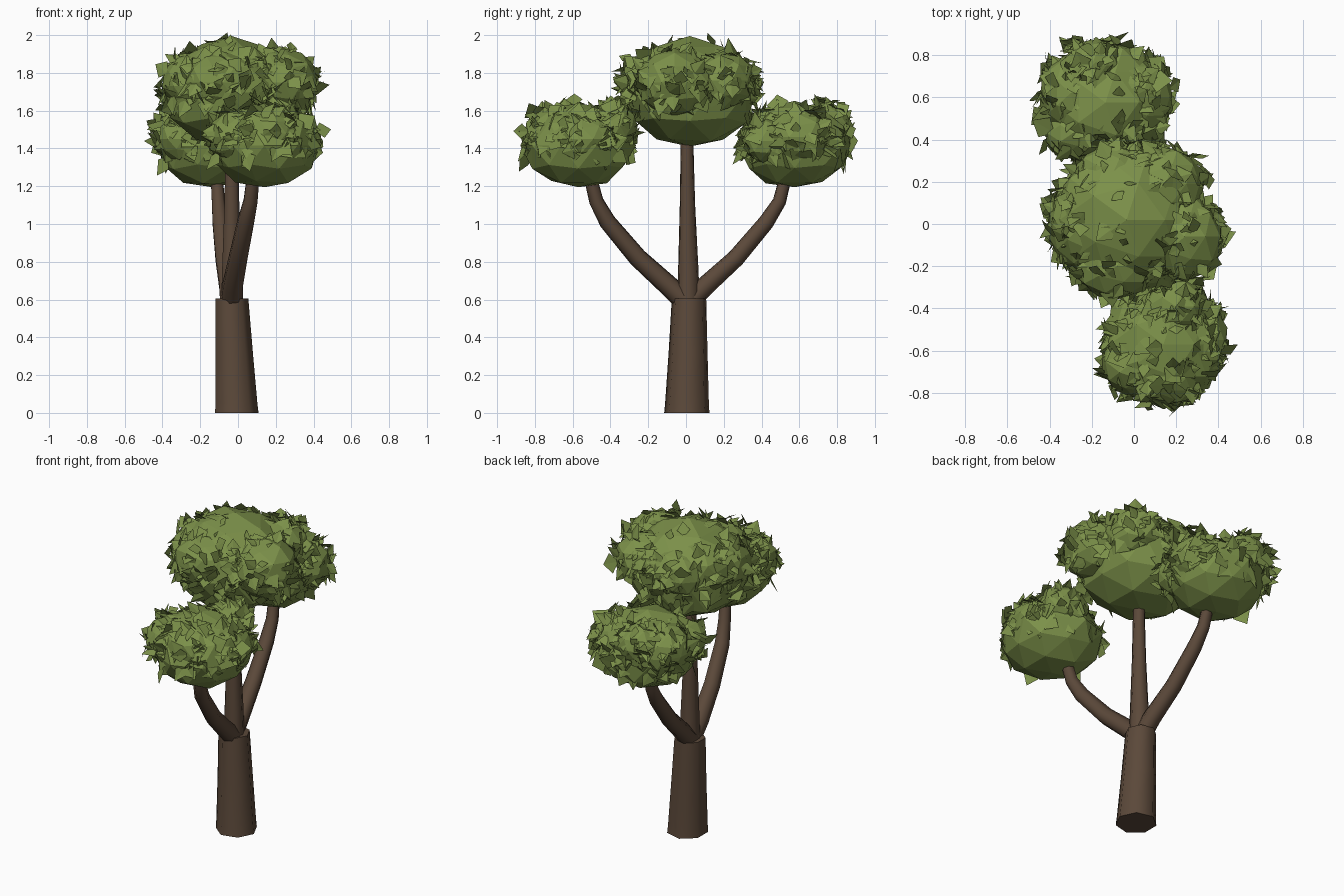
import bpy, bmesh, math, random
from mathutils import Vector

if "Cube" in bpy.data.objects:
    bpy.data.objects.remove(bpy.data.objects["Cube"])

random.seed(11)


def material(name, rgb):
    m = bpy.data.materials.new(name)
    m.diffuse_color = (*rgb, 1)
    m.use_nodes = True
    m.node_tree.nodes["Principled BSDF"].inputs["Base Color"].default_value = m.diffuse_color
    return m


BARK = material("bark brown", (0.105, 0.066, 0.042))
LEAF = material("leaf green", (0.2, 0.28, 0.067))


def finish(name, bm, mat):
    me = bpy.data.meshes.new(name)
    bm.to_mesh(me)
    bm.free()
    me.materials.append(mat)
    ob = bpy.data.objects.new(name, me)
    bpy.context.collection.objects.link(ob)
    return ob


def tube(name, path, sides, wobble=0.0, level=False):
    """Tapered limb through (x, y, z, radius) points, with closed ends."""
    bm = bmesh.new()
    pts = [Vector(p[:3]) for p in path]
    ridge = [1 + random.uniform(-wobble, wobble) for _ in range(sides)]
    rings = []
    for i, p in enumerate(pts):
        t = (pts[min(i + 1, len(pts) - 1)] - pts[max(i - 1, 0)]).normalized()
        if level:
            t = Vector((0, 0, 1))
        u = Vector((1, 0, 0))
        u = (u - t * u.dot(t)).normalized()
        v = t.cross(u)
        ring = []
        for k in range(sides):
            a = math.tau * k / sides
            ring.append(bm.verts.new(p + (u * math.cos(a) + v * math.sin(a)) * path[i][3] * ridge[k]))
        rings.append(ring)
    for lo, hi in zip(rings, rings[1:]):
        for k in range(sides):
            n = (k + 1) % sides
            bm.faces.new((lo[k], lo[n], hi[n], hi[k])).smooth = True
    bm.faces.new(rings[0][::-1])
    bm.faces.new(rings[-1])
    return finish(name, bm, BARK)


def add_leaf(bm, p, n):
    """Folded leaf lying on the surface and lifting outwards."""
    r = Vector([random.gauss(0, 1) for _ in range(3)])
    t = (r - n * r.dot(n)).normalized()
    w = n.cross(t)
    size = random.uniform(0.06, 0.125)
    lift = math.radians(random.uniform(3, 42))
    base = p - n * 0.012
    tip = base + (t * math.cos(lift) + n * math.sin(lift)) * size
    mid = base.lerp(tip, 0.45) - n * random.uniform(-0.008, 0.018)
    left = mid - w * size * random.uniform(0.3, 0.55)
    right = mid + w * size * random.uniform(0.3, 0.55)
    b, tp, l, r = [bm.verts.new(c) for c in (base, tip, left, right)]
    bm.faces.new((b, tp, r))
    bm.faces.new((b, l, tp))


def foliage(name, lumps, density, bald_top):
    """Faceted lumps (centre, radii) covered with leaves above the plain underside."""
    bm = bmesh.new()
    zc, zr = lumps[0][0][2], lumps[0][1][2]
    for c, rad in lumps:
        c, rad = Vector(c), Vector(rad)
        made = bmesh.ops.create_icosphere(bm, subdivisions=2, radius=1.02)
        for vert in made["verts"]:
            k = random.uniform(0.97, 1.06)
            vert.co = c + vert.co * rad * k
    low = zc - zr
    for vert in bm.verts:
        vert.co.z = max(vert.co.z, low)
    for i, (c, rad) in enumerate(lumps):
        c, rad = Vector(c), Vector(rad)
        for _ in range(int(density * 12.5 * ((rad.x + rad.y + rad.z) / 3) ** 2)):
            d = Vector([random.gauss(0, 1) for _ in range(3)]).normalized()
            p = c + d * rad
            if p.z < zc - zr * random.uniform(0.1, 0.42):
                continue
            if i == 0 and d.z > bald_top and random.random() < 0.8:
                continue
            hidden = False
            for j, (c2, r2) in enumerate(lumps):
                q = p - Vector(c2)
                if j != i and sum((q[a] / r2[a]) ** 2 for a in range(3)) < 0.85:
                    hidden = True
            if not hidden:
                n = Vector([d[a] / rad[a] for a in range(3)]).normalized()
                add_leaf(bm, p, n)
    return finish(name, bm, LEAF)


# Trunk, leaning slightly as it narrows, with a small root flare
tube("trunk", [(-0.012, 0.003, 0, 0.121), (-0.014, 0.004, 0.05, 0.117),
               (-0.025, 0.01, 0.32, 0.104), (-0.037, 0.015, 0.605, 0.092)], 7, 0.03, True)

# Three limbs rising out of the trunk top
tube("middle_branch", [(-0.035, 0.01, 0.56, 0.062), (-0.035, 0.01, 0.75, 0.056),
                       (-0.035, 0.006, 1.1, 0.042), (-0.035, 0.004, 1.46, 0.034)], 7, 0.06)
tube("front_branch", [(-0.035, 0.03, 0.56, 0.06), (-0.03, -0.09, 0.67, 0.055),
                      (0.0, -0.255, 0.82, 0.05), (0.04, -0.415, 1.01, 0.045),
                      (0.065, -0.475, 1.12, 0.038), (0.08, -0.51, 1.26, 0.034)], 7, 0.04)
tube("back_branch", [(-0.04, -0.01, 0.56, 0.06), (-0.05, 0.1, 0.67, 0.055),
                     (-0.075, 0.265, 0.82, 0.05), (-0.095, 0.425, 1.01, 0.045),
                     (-0.105, 0.495, 1.12, 0.038), (-0.115, 0.53, 1.26, 0.034)], 7, 0.04)

# Leaf crowns: a main body with shallower lumps on it
foliage("middle_crown", [
    ((-0.035, 0.02, 1.695), (0.345, 0.345, 0.285)),
    ((0.24, -0.06, 1.75), (0.175, 0.21, 0.17)),
    ((-0.24, 0.0, 1.73), (0.17, 0.23, 0.17)),
    ((0.15, 0.19, 1.76), (0.18, 0.17, 0.15)),
    ((-0.08, -0.2, 1.75), (0.2, 0.145, 0.155)),
    ((-0.1, 0.24, 1.75), (0.18, 0.13, 0.14)),
], 290, 0.74)
foliage("front_crown", [
    ((0.14, -0.57, 1.415), (0.28, 0.285, 0.22)),
    ((0.29, -0.55, 1.45), (0.15, 0.18, 0.13)),
    ((0.2, -0.39, 1.52), (0.15, 0.13, 0.12)),
    ((0.0, -0.65, 1.46), (0.15, 0.16, 0.14)),
    ((0.16, -0.73, 1.48), (0.16, 0.125, 0.125)),
], 330, 0.92)
foliage("back_crown", [
    ((-0.135, 0.575, 1.415), (0.28, 0.285, 0.22)),
    ((-0.3, 0.62, 1.47), (0.145, 0.18, 0.14)),
    ((-0.2, 0.75, 1.52), (0.13, 0.12, 0.12)),
    ((0.04, 0.6, 1.46), (0.145, 0.17, 0.14)),
    ((-0.29, 0.43, 1.45), (0.13, 0.12, 0.12)),
    ((0.02, 0.43, 1.44), (0.13, 0.12, 0.12)),
], 330, 0.92)
